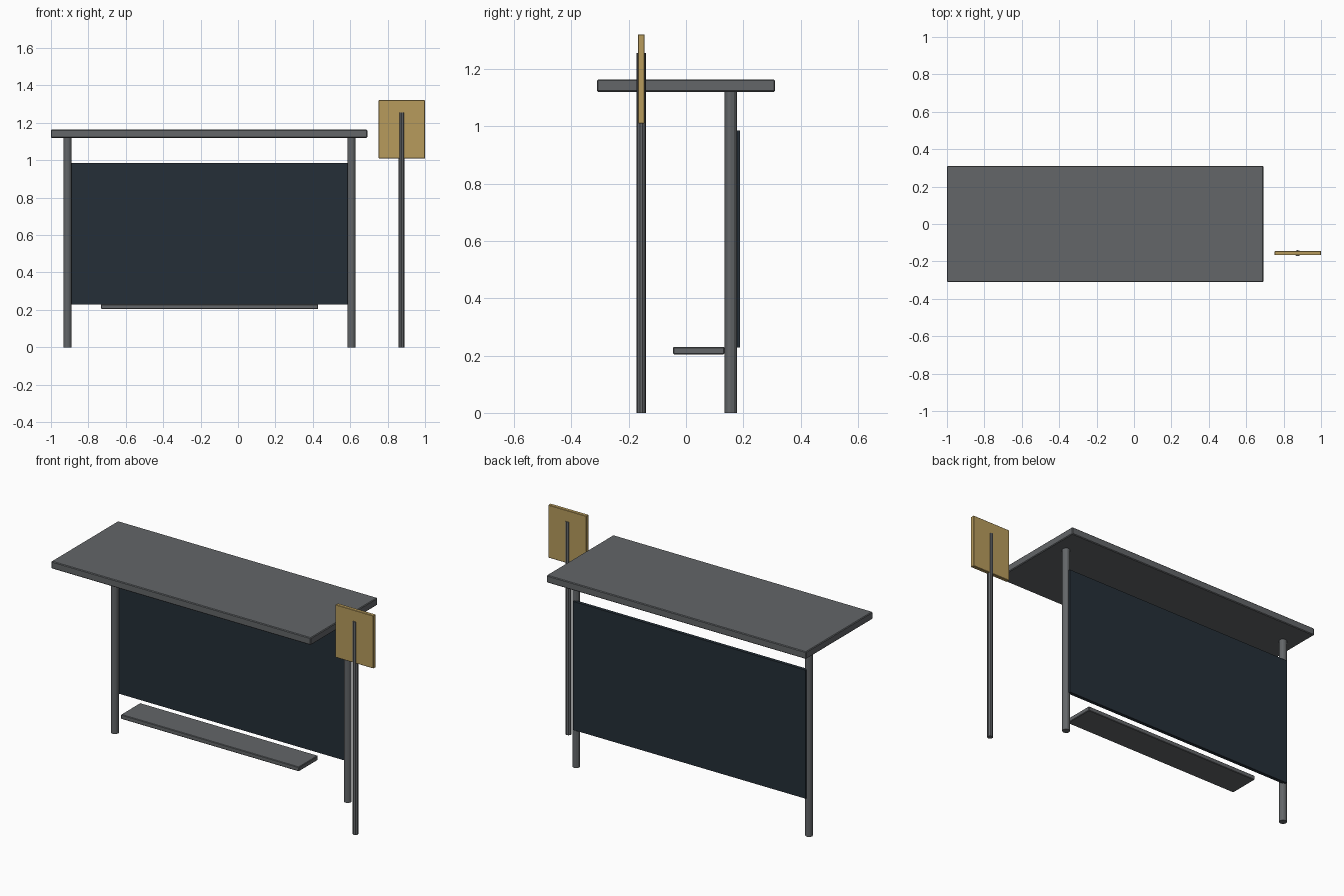
import bpy

if "Cube" in bpy.data.objects:
    bpy.data.objects.remove(bpy.data.objects["Cube"])


def material(name, rgb):
    m = bpy.data.materials.new(name)
    m.diffuse_color = (*rgb, 1)
    m.use_nodes = True
    m.node_tree.nodes["Principled BSDF"].inputs["Base Color"].default_value = m.diffuse_color
    return m


GREY = material("metal grey", (0.125, 0.133, 0.140))
DARK = material("dark glass", (0.018, 0.028, 0.039))
TAN = material("sign tan", (0.475, 0.330, 0.108))


def box(name, x, y, z, mat, bevel=0.0):
    """Box from (min, max) ranges, with optional small chamfer."""
    bpy.ops.mesh.primitive_cube_add(
        size=1, location=[(a + b) / 2 for a, b in (x, y, z)])
    o = bpy.context.object
    o.name = name
    o.scale = [b - a for a, b in (x, y, z)]
    bpy.ops.object.transform_apply(location=False, rotation=False, scale=True)
    o.data.materials.append(mat)
    if bevel:
        mod = o.modifiers.new("chamfer", 'BEVEL')
        mod.width = bevel
        mod.segments = 1
    return o


def pole(name, x, y, radius, height, mat, sides=10):
    bpy.ops.mesh.primitive_cylinder_add(
        vertices=sides, radius=radius, depth=height, location=(x, y, height / 2))
    o = bpy.context.object
    o.name = name
    o.data.materials.append(mat)
    return o


# Roof slab
box("roof", (-1.0, 0.692), (-0.311, 0.311), (1.12, 1.163), GREY, 0.004)

# Rear posts carrying the roof
for side, x in (("left", -0.911), ("right", 0.606)):
    pole(side + "_post", x, 0.156, 0.0213, 1.125, GREY, 12)

# Back panel, running from post centre to post centre
box("back_panel", (-0.911, 0.606), (0.168, 0.188), (0.228, 0.985), DARK)

# Bench
box("bench_seat", (-0.732, 0.428), (-0.045, 0.134), (0.204, 0.23), GREY, 0.003)

# Sign on its own pole
pole("sign_pole", 0.875, -0.156, 0.0165, 1.255, GREY)
box("sign_board", (0.752, 1.0), (-0.167, -0.145), (1.01, 1.321), TAN, 0.002)
